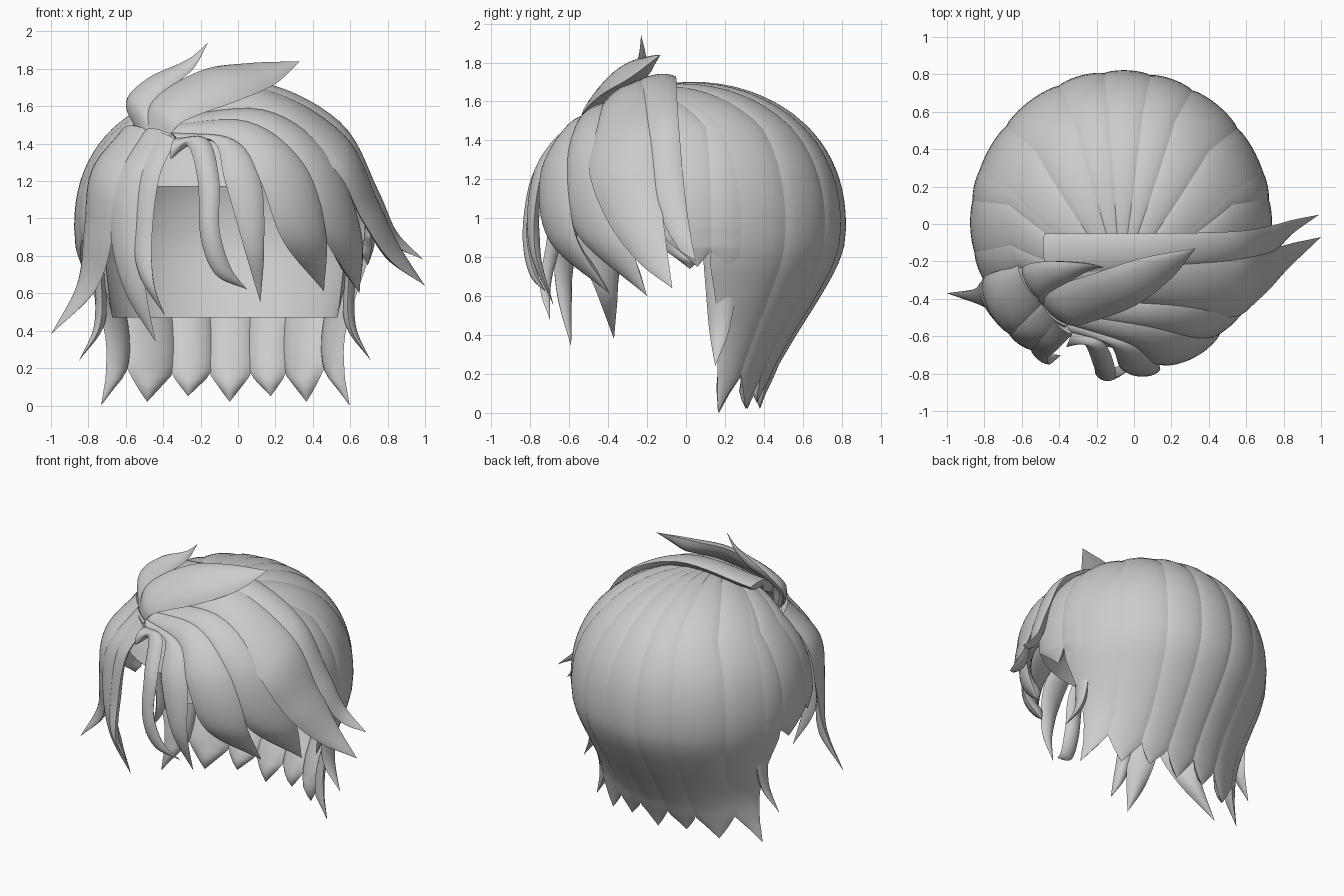
import bpy, bmesh, math
from mathutils import Vector as V

if "Cube" in bpy.data.objects:
    bpy.data.objects.remove(bpy.data.objects["Cube"])

hair = bpy.data.materials.new("light grey hair")
hair.diffuse_color = (0.6, 0.6, 0.6, 1)
hair.use_nodes = True
hair.node_tree.nodes["Principled BSDF"].inputs["Base Color"].default_value = hair.diffuse_color
CX, CY, EQ = -0.07, 0.02, 0.95      # centre and equator of the head


def finish(name, bm, angle=50):
    bmesh.ops.remove_doubles(bm, verts=bm.verts, dist=0.0005)
    bmesh.ops.recalc_face_normals(bm, faces=bm.faces)
    me = bpy.data.meshes.new(name)
    bm.to_mesh(me)
    bm.free()
    ob = bpy.data.objects.new(name, me)
    bpy.context.collection.objects.link(ob)
    me.materials.append(hair)
    bpy.ops.object.select_all(action='DESELECT')
    ob.select_set(True)
    bpy.context.view_layer.objects.active = ob
    bpy.ops.object.shade_smooth_by_angle(angle=math.radians(angle))
    return ob


def spline(pts, n=7):
    """Smooth curve through the points."""
    p = [2 * pts[0] - pts[1]] + pts + [2 * pts[-1] - pts[-2]]
    out = []
    for i in range(1, len(p) - 2):
        a, b, c, d = p[i - 1:i + 3]
        for k in range(n):
            t = k / n
            out.append(0.5 * (2 * b + (c - a) * t + (2 * a - 5 * b + 4 * c - d) * t * t
                              + (3 * b - a - 3 * c + d) * t ** 3))
    return out + [pts[-1]]


def lock(name, left, right, bulge=0.15, thick=0.06, n=10):
    """Closed lens-section lock of hair between two edge curves."""
    bm = bmesh.new()
    rings = []
    for a, b in zip(left, right):
        mid, w = (a + b) / 2, (b - a).length
        out = mid - V((CX, 0, min(mid.z, 0.9)))
        side = (b - a).normalized() if w > 1e-4 else V((0, 0, 0))
        out = (out - side * out.dot(side)).normalized()
        th = min(thick, w * 0.5)
        ring = []
        for k in range(2 * n):
            u = k / n if k <= n else (2 * n - k) / n
            arch = max(0, 4 * u * (1 - u)) ** 0.8
            h = bulge * w * arch if k <= n else (bulge * w - th) * arch
            ring.append(bm.verts.new(a.lerp(b, u) + out * h))
        rings.append(ring)
    for r, s in zip(rings, rings[1:]):
        for k in range(2 * n):
            j = (k + 1) % (2 * n)
            bm.faces.new((r[k], r[j], s[j], s[k]))
    bm.faces.new(rings[0])
    return finish(name, bm)


def table(rows, z):
    for (z0, a), (z1, b) in zip(rows, rows[1:]):
        if z >= z1:
            return a + (b - a) * (z0 - z) / (z0 - z1)
    return rows[-1][1]


RX = [(.95, .795), (.85, .787), (.75, .765), (.65, .733), (.5, .69), (.4, .67), (.3, .665), (.15, .685), (0, .73)]
RY = [(.95, .79), (.85, .78), (.75, .745), (.65, .69), (.55, .63), (.4, .535), (.25, .445), (.1, .38), (0, .355)]


def shell(deg, s, hem, scale=1.0):
    """Head surface: dome for s < 0.5 with its whorl set forward, narrowing nape below."""
    th = math.radians(deg)
    if s < 0.5:
        sp = math.sin(math.radians(8 + 82 * s * 2))
        dx, dy = .795 * sp * math.cos(th), .79 * sp * math.sin(th) - 0.28 * max(0, 1 - s * 4)
        r2 = min(1, (dx / .795) ** 2 + (dy / .79) ** 2)
        z = EQ + 0.745 * (1 - r2) ** 0.44 * scale
        return V((CX + dx * scale, CY + dy * scale, z))
    z = EQ + (hem - EQ) * (s - 0.5) * 2
    return V((CX + table(RX, z) * scale * math.cos(th), CY + table(RY, z) * scale * math.sin(th), z))


def shell_lock(name, a, b, tip_deg, tip, notch_a, notch_b):
    def edge(deg, notch):
        pts = []
        for i in range(41):
            s = i / 40
            z = EQ + (tip - EQ) * max(0, s - 0.5) * 2
            f = max(0, (notch - z) / (notch - tip))
            pts.append(shell(deg + (tip_deg - deg) * f, s, tip))
        return pts
    return lock(name, edge(a, notch_a), edge(b, notch_b), 0.09, 0.06)


# Back and side locks: start angle, end angle, tip angle, tip height, notch heights
back = [(-10, 9, 3, .75, .9, .85), (7, 22, 14, .71, .85, .8),
        (8, 39, 24, .0, .75, .2), (38, 62, 53, .02, .2, .17), (61, 79, 70, .05, .17, .17),
        (78, 97, 88, .02, .17, .17), (96, 115, 106, .05, .17, .17), (114, 141, 125, .02, .17, .2),
        (140, 172, 155, .0, .2, .75), (158, 174, 166, .71, .8, .85),
        (170, 196, 180, .74, .85, .9), (190, 218, 198, .84, .95, 1.15)]
for i, row in enumerate(back):
    shell_lock(f"back_lock_{i + 1}", *row)

# Inner lining: full cap with a high front brow and a low nape
bm = bmesh.new()
grid = []
for i in range(61):
    deg = -90 + 360 * i / 60
    low = 8 < deg < 172
    col = []
    for j in range(21):
        p = shell(deg, j / 20, 0.47, 0.9)
        if not low and p.z < 1.17:
            col.append(col[-1])
        else:
            col.append(bm.verts.new(p))
    grid.append(col)
for a, b in zip(grid, grid[1:]):
    for j in range(20):
        q = list(dict.fromkeys((a[j], a[j + 1], b[j + 1], b[j])))
        if len(q) > 2:
            bm.faces.new(q)
bm.faces.new([c[0] for c in grid[:-1]])
finish("inner_lining", bm)


def F(p):
    """(x, z) placed on the front of the dome; (x, y, z) kept as given."""
    if len(p) == 3:
        return V(p)
    x, z = p
    r = .82 ** 2 - (x - CX) ** 2 - (max(0, z - EQ) * 1.08) ** 2
    return V((x, -math.sqrt(max(r, 0.01)) + max(0, EQ - z) * 0.15, z))


def strand(name, left, right, tip, **kw):
    lock(name, spline([F(p) for p in left + [tip]]), spline([F(p) for p in right + [tip]]), **kw)


# Swept fringe, from the parting round to the rear rim
e0 = [(-.33, 1.43), (-.13, 1.41), (-.07, 1.2), (.03, .85)]
e1 = [(-.36, 1.46), (-.02, 1.42), (.12, 1.2), (.14, .85)]
strand("fringe_lock_1", e0, e1, (.12, -.68, .55))
strand("fringe_lock_2", e1[:3] + [(.24, -.7, .88)], [(-.4, 1.5), (.06, 1.52), (.36, 1.29), (.47, -.57, .92)],
       (.46, -.39, .61), bulge=.14, thick=.08)
strand("fringe_lock_3", [(-.38, 1.49), (.05, 1.5), (.34, 1.28), (.45, -.56, .92)],
       [(-.43, 1.53), (.14, 1.58), (.5, 1.33), (.66, -.3, .92)], (.65, -.2, .6), bulge=.14, thick=.08)
strand("fringe_lock_4", [(-.42, 1.52), (.14, 1.56), (.51, -.5, 1.27), (.66, -.41, 1.0), (.81, -.25, .78)],
       [(-.46, -.24, 1.66), (.1, -.2, 1.70), (.55, -.17, 1.46), (.74, -.13, 1.1), (.86, -.1, .86)],
       (1.0, -.07, .64), bulge=.13, thick=.08)
strand("fringe_lock_5", [(-.46, -.28, 1.65), (.1, -.24, 1.69), (.54, -.2, 1.46), (.73, -.16, 1.1), (.85, -.05, .86)],
       [(-.48, -.05, 1.69), (.1, -.05, 1.72), (.53, -.04, 1.52), (.73, -.01, 1.17), (.84, .02, .94)],
       (.99, .05, .78), bulge=.13, thick=.08)

# Narrow curl hanging beside the parting
strand("parting_curl", [(-.36, 1.32), (-.27, 1.39), (-.215, 1.2), (-.2, .9), (-.12, .7)],
       [(-.33, 1.43), (-.16, 1.42), (-.1, 1.2), (-.1, .95), (-.04, .74)], (.05, -.72, .62),
       bulge=.25, thick=.08)

# Locks on the other side of the parting
strand("temple_lock_1", [(-.62, -.22, 1.47), (-.78, -.27, 1.25), (-.82, -.31, .95), (-.86, -.35, .65)],
       [(-.48, 1.47), (-.64, -.58, 1.2), (-.67, -.57, .9), (-.76, -.46, .62)], (-1, -.37, .38))
strand("temple_lock_2", [(-.5, 1.47), (-.66, -.54, 1.2), (-.68, -.56, .9), (-.6, -.6, .6)],
       [(-.36, 1.45), (-.49, 1.22), (-.51, .85), (-.49, -.66, .6)], (-.44, -.59, .34))
strand("temple_lock_3", [(-.46, 1.46), (-.54, 1.22), (-.56, .9), (-.52, -.7, .68)],
       [(-.33, 1.42), (-.42, 1.22), (-.46, .9), (-.45, -.75, .65)], (-.39, -.7, .48))

# Two upright tufts at the crown
strand("crown_tuft_small", [(-.53, -.36, 1.45), (-.6, -.24, 1.62), (-.48, -.2, 1.75), (-.27, -.21, 1.85)],
       [(-.44, -.46, 1.44), (-.47, -.4, 1.57), (-.38, -.33, 1.68), (-.24, -.25, 1.8)],
       (-.16, -.23, 1.94), bulge=.2, thick=.07)
strand("crown_tuft_large", [(-.5, -.42, 1.44), (-.46, -.35, 1.63), (-.2, -.26, 1.79), (.05, -.18, 1.83)],
       [(-.37, -.53, 1.42), (-.29, -.54, 1.52), (0, -.44, 1.63), (.2, -.29, 1.72)],
       (.33, -.13, 1.84), bulge=.15, thick=.09)

# Flicked tufts in front of the nape, one on each side
for name, m in (("right", 1), ("left", -1)):
    def side(x, y, z):
        return (CX + m * (x - CX), y, z)
    strand(f"{name}_nape_tuft", [side(.62, .08, .9), side(.59, .1, .65), side(.6, .12, .42)],
           [side(.6, .28, .9), side(.6, .26, .65), side(.62, .22, .42)], side(.71, .15, .24),
           bulge=.2)
